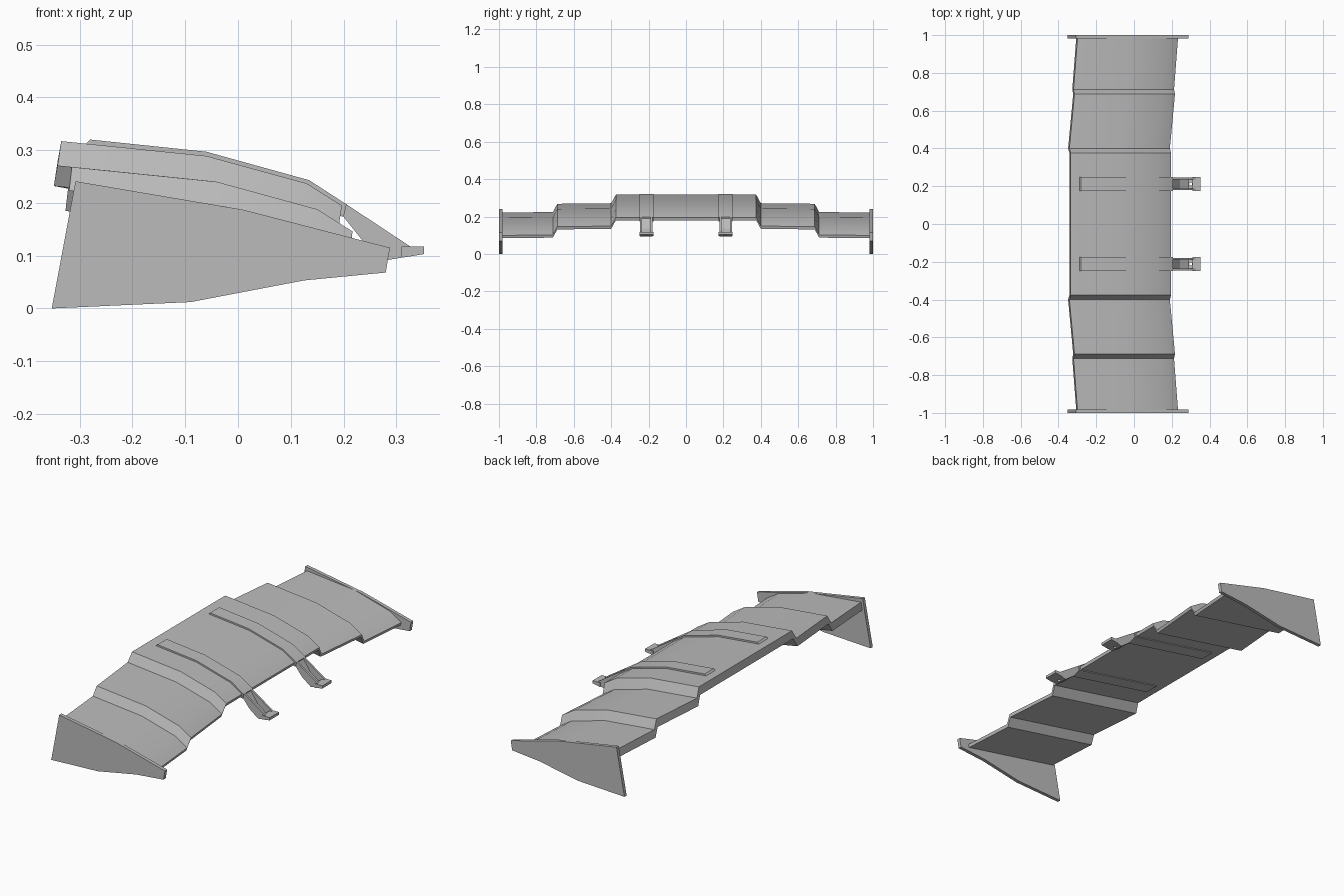
import bpy, bmesh, math

old = bpy.data.objects.get("Cube")
if old:
    bpy.data.objects.remove(old)

grey = bpy.data.materials.new("mid grey")
grey.use_nodes = True
colour = (0.5, 0.5, 0.5, 1)
grey.diffuse_color = colour
grey.node_tree.nodes["Principled BSDF"].inputs["Base Color"].default_value = colour


def loft(name, profile, stations, smooth=False):
    """Sweep an (x, z) outline along y; each station is (y, x shift, z shift)."""
    bm = bmesh.new()
    rings = [[bm.verts.new((x + dx, y, z + dz)) for x, z in profile]
             for y, dx, dz in stations]
    n = len(profile)
    for a, b in zip(rings, rings[1:]):
        for i in range(n):
            j = (i + 1) % n
            bm.faces.new((a[i], a[j], b[j], b[i]))
    bm.faces.new(rings[0])
    bm.faces.new(rings[-1])
    bmesh.ops.recalc_face_normals(bm, faces=bm.faces)
    mesh = bpy.data.meshes.new(name)
    bm.to_mesh(mesh)
    bm.free()
    mesh.materials.append(grey)
    obj = bpy.data.objects.new(name, mesh)
    bpy.context.collection.objects.link(obj)
    if smooth:
        bpy.ops.object.select_all(action="DESELECT")
        obj.select_set(True)
        bpy.context.view_layer.objects.active = obj
        bpy.ops.object.shade_smooth_by_angle(angle=math.radians(25))
    return obj


def slab(name, profile, y0, y1, smooth=False):
    return loft(name, profile, [(y0, 0, 0), (y1, 0, 0)], smooth)


# Stepped wing: the same section, dropped and swept towards each tip
top = [(-0.335, 0.317), (-0.06, 0.289), (0.13, 0.237), (0.197, 0.195)]
section = top + [(0.192, 0.18), (-0.342, 0.278)]
half = [(0.375, 0, 0), (0.4, -0.007, -0.046), (0.688, 0.02, -0.049),
        (0.712, 0.015, -0.093), (0.985, 0.036, -0.096)]
stations = [(-y, dx, dz) for y, dx, dz in reversed(half)] + half
loft("wing", section, stations, smooth=True)

# Tapered end plates
plate = [(-0.353, 0), (-0.308, 0.241), (0.01, 0.187), (0.288, 0.115),
         (0.28, 0.068), (0.125, 0.053), (-0.09, 0.012)]

# Mounting straps, channel walls, channel floor and foot
strap = [(-0.295, 0.305), (-0.28, 0.32), (-0.06, 0.297), (0.135, 0.243),
         (0.206, 0.197), (0.2, 0.174), (-0.29, 0.264)]
wall = [(0.195, 0.2), (0.206, 0.197), (0.327, 0.117), (0.327, 0.099),
        (0.285, 0.092), (0.235, 0.13), (0.195, 0.18)]
floor = [(0.195, 0.195), (0.206, 0.19), (0.243, 0.136), (0.288, 0.104),
         (0.32, 0.108), (0.32, 0.098), (0.285, 0.092), (0.235, 0.13),
         (0.195, 0.18)]
foot = [(0.31, 0.117), (0.353, 0.117), (0.353, 0.103), (0.31, 0.096)]

for side, sign in (("left", 1), ("right", -1)):
    slab(side + "_end_plate", plate, sign * 0.982, sign)
    mid = sign * 0.212
    slab(side + "_strap", strap, mid - 0.037, mid + 0.037, smooth=True)
    for edge, offset in (("inner", -0.028), ("outer", 0.028)):
        y = mid + sign * offset
        slab(f"{side}_{edge}_bracket_wall", wall, y - 0.005, y + 0.005)
    slab(side + "_bracket_floor", floor, mid - 0.026, mid + 0.026)
    slab(side + "_bracket_foot", foot, mid - 0.037, mid + 0.037)

    # Bolt hole cut through the floor
    bpy.ops.mesh.primitive_cylinder_add(vertices=16, radius=0.008, depth=0.1,
                                        location=(0.3, mid, 0.1))
    cutter = bpy.context.object
    cutter.name = side + "_hole_cutter"
    cutter.hide_render = True
    cutter.hide_set(True)
    cut = bpy.data.objects[side + "_bracket_floor"].modifiers.new("hole", "BOOLEAN")
    cut.object = cutter
    cut.solver = "EXACT"
